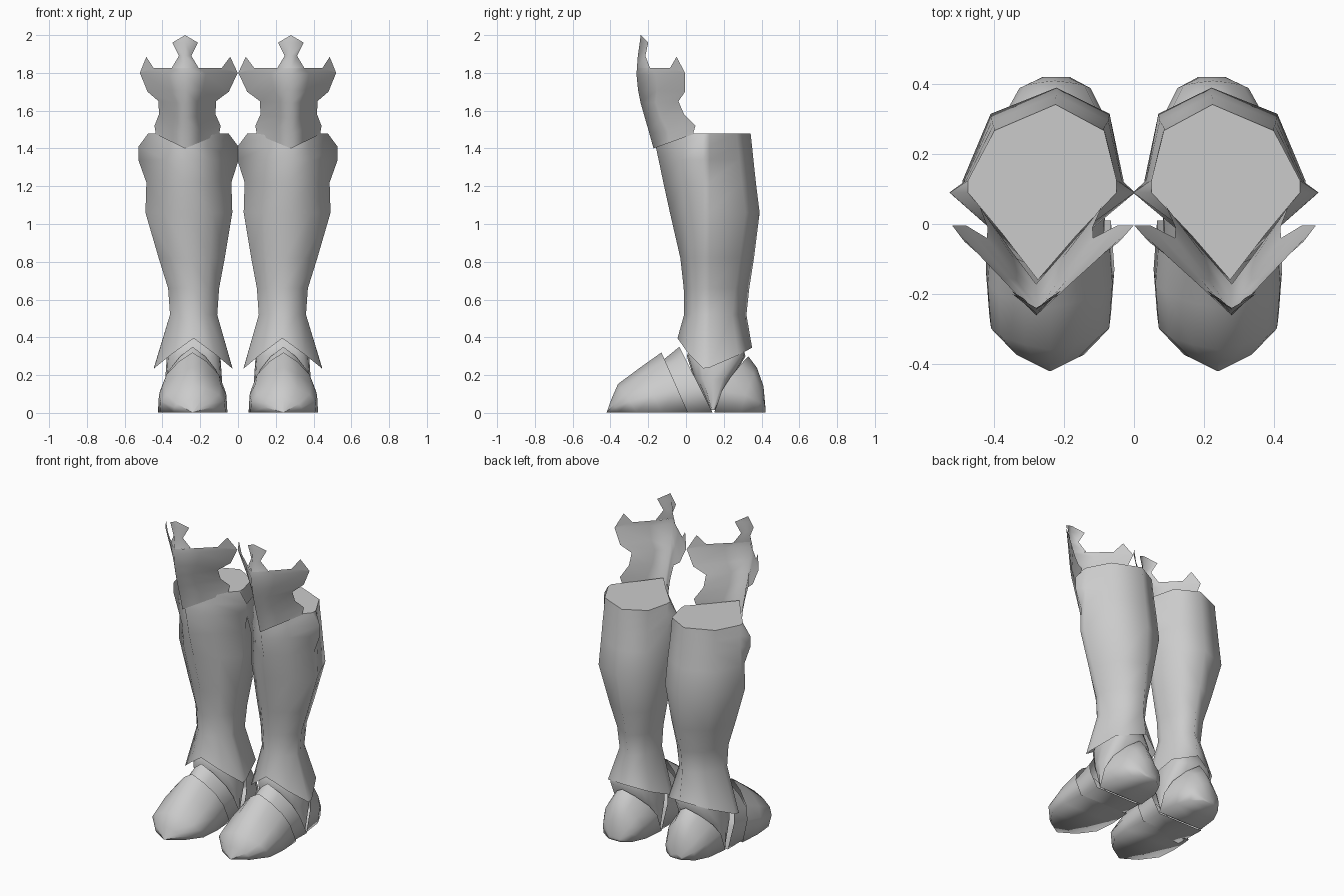
import bpy, bmesh, math

old = bpy.data.objects.get("Cube")
if old:
    bpy.data.objects.remove(old, do_unlink=True)

# Plain steel grey
steel = bpy.data.materials.new("steel_grey")
steel.use_nodes = True
grey = (0.6, 0.6, 0.6, 1)
steel.diffuse_color = grey
steel.node_tree.nodes["Principled BSDF"].inputs["Base Color"].default_value = grey


def loft(name, rings, closed=False, cap_end=False):
    """Skin a list of point rows, then mirror it to the other leg."""
    bm = bmesh.new()
    rows = [[bm.verts.new(p) for p in ring] for ring in rings]
    count = len(rows[0])
    for a, b in zip(rows, rows[1:]):
        for i in range(count if closed else count - 1):
            j = (i + 1) % count
            bm.faces.new((a[i], a[j], b[j], b[i]))
    if cap_end:
        bm.faces.new(rows[-1])
    bmesh.ops.remove_doubles(bm, verts=bm.verts, dist=0.0005)
    bmesh.ops.recalc_face_normals(bm, faces=bm.faces)
    mesh = bpy.data.meshes.new(name)
    bm.to_mesh(mesh)
    bm.free()
    mesh.materials.append(steel)
    obj = bpy.data.objects.new(name, mesh)
    bpy.context.collection.objects.link(obj)
    bpy.ops.object.select_all(action="DESELECT")
    obj.select_set(True)
    bpy.context.view_layer.objects.active = obj
    bpy.ops.object.shade_smooth_by_angle(angle=math.radians(125))
    mirror = obj.modifiers.new("other_leg", "MIRROR")
    mirror.use_mirror_merge = False


# Shin guard: pointed front, side flanges, rounded calf
def shin_ring(inner, outer, front, ridge, back, heights, flange=0.0, bulge=0.012):
    centre = (inner + outer) / 2
    side_y = 0.1

    def half(x, s):
        return [((ridge + x) / 2 + s * bulge, (front + side_y) / 2 - bulge),
                (x + s * flange, side_y - 0.01),
                (x, side_y + 0.025),
                (centre - 0.02 + (x - centre) * 0.74, back - 0.075)]

    left, right = half(outer, 1), half(inner, -1)
    flat = [(ridge, front)] + left + [(centre - 0.038, back)] + right[::-1]
    if not isinstance(heights, tuple):
        heights = (heights,) * 6
    levels = heights + heights[4:0:-1]
    return [(x, y, z) for (x, y), z in zip(flat, levels)]


hem = (0.395, 0.31, 0.235, 0.24, 0.305, 0.345)
top_ring = shin_ring(0.05, 0.475, -0.16, 0.275, 0.342, 1.48, bulge=0.0)
loft("shin_guard", [
    shin_ring(0.03, 0.445, -0.045, 0.235, 0.35, hem),
    shin_ring(0.11, 0.36, -0.01, 0.24, 0.32, 0.52),
    shin_ring(0.1, 0.37, -0.012, 0.24, 0.335, 0.66),
    shin_ring(0.07, 0.42, -0.03, 0.25, 0.36, 0.82),
    shin_ring(0.03, 0.49, -0.085, 0.26, 0.39, 1.06),
    shin_ring(0.035, 0.485, -0.12, 0.27, 0.37, 1.22),
    shin_ring(0.045, 0.48, -0.145, 0.27, 0.357, 1.34, 0.048),
    shin_ring(0.05, 0.475, -0.16, 0.275, 0.35, 1.41, 0.052, 0.0),
    top_ring,
], closed=True)
loft("shin_guard_lid", [top_ring], cap_end=True)


# Knee plate: folded sheet with a central ridge
RIDGE = 0.28


def knee_x(u):
    return RIDGE + u - 0.015 * abs(u) / 0.2


def knee_row(ridge_z, edge_z, ridge_y, width, edge_y):
    row = []
    for t in (-1, -0.4, 0, 0.4, 1):
        f = abs(t)
        row.append((knee_x(t * width), ridge_y + (edge_y - ridge_y) * f,
                    ridge_z + (edge_z - ridge_z) * f))
    return row


knee_rows = [
    knee_row(1.4, 1.475, -0.172, 0.168, 0.037),
    knee_row(1.48, 1.52, -0.194, 0.175, 0.05),
    knee_row(1.56, 1.58, -0.217, 0.15, -0.01),
    knee_row(1.64, 1.65, -0.24, 0.152, -0.04),
    knee_row(1.71, 1.7, -0.254, 0.215, -0.005),
    knee_row(1.79, 1.8, -0.262, 0.259, -0.005),
    knee_row(1.825, 1.825, -0.26, 0.18, -0.085),
]
loft("knee_plate", knee_rows)

# Spikes at the upper corners of the knee plate
for label, end, s in (("inner", 0, -1), ("outer", -1, 1)):
    tip = (knee_x(s * 0.222), -0.05, 1.885)
    loft(label + "_knee_spike",
         [[knee_rows[-2][end], knee_rows[-1][end]], [tip, tip]])

# Finial rising from the middle of the knee plate
finial = []
for z, width, ridge_y, edge_y in ((1.825, 0.072, -0.26, -0.19),
                                  (1.89, 0.033, -0.255, -0.215),
                                  (1.96, 0.068, -0.245, -0.2),
                                  (2.0, 0.0, -0.24, -0.24)):
    finial.append([(RIDGE - width, edge_y, z), (RIDGE, ridge_y, z),
                   (RIDGE + width, edge_y, z)])
loft("knee_finial", finial)


# Foot armour: leaning arches along the foot, closed by a sole
def arch(low_y, top_y, width, height, bend=1.0, centre=0.24):
    profile = ((1, 0), (0.97, 0.39), (0.8, 0.63), (0.42, 0.85))
    path = [(-u, f) for u, f in profile] + [(0, 1)]
    path += [(u, f) for u, f in profile[::-1]]
    return [(centre + u * width, low_y + (top_y - low_y) * f ** bend,
             0.003 + f * height) for u, f in path]


loft("toe_cap", [
    arch(0.01, -0.13, 0.174, 0.317),
    arch(-0.13, -0.24, 0.184, 0.239),
    arch(-0.26, -0.36, 0.174, 0.15),
    arch(-0.36, -0.395, 0.1, 0.07),
    arch(-0.42, -0.42, 0.004, 0.0),
], closed=True)

loft("instep_plate", [
    arch(-0.06, -0.13, 0.155, 0.27),
    arch(0.14, -0.035, 0.16, 0.347),
], closed=True)

loft("heel_cap", [
    arch(0.15, 0.33, 0.16, 0.297, 1.6, 0.23),
    arch(0.29, 0.375, 0.145, 0.237, 1.3, 0.228),
    arch(0.375, 0.41, 0.105, 0.14, 1.0, 0.226),
    arch(0.42, 0.42, 0.04, 0.03, 1.0, 0.222),
], closed=True, cap_end=True)


# Ankle wrap filling the space between the instep and the heel
def boxy_oval(z, y, width, depth, sides=16):
    def swell(v):
        return math.copysign(abs(v) ** 0.65, v)
    turns = [2 * math.pi * i / sides for i in range(sides)]
    return [(0.235 + width * swell(math.cos(a)),
             y + depth * swell(math.sin(a)), z) for a in turns]


loft("ankle_wrap", [
    boxy_oval(0.015, 0.143, 0.15, 0.012),
    boxy_oval(0.18, 0.143, 0.15, 0.1),
    boxy_oval(0.3, 0.16, 0.142, 0.155),
    boxy_oval(0.42, 0.16, 0.11, 0.12),
], closed=True, cap_end=True)
